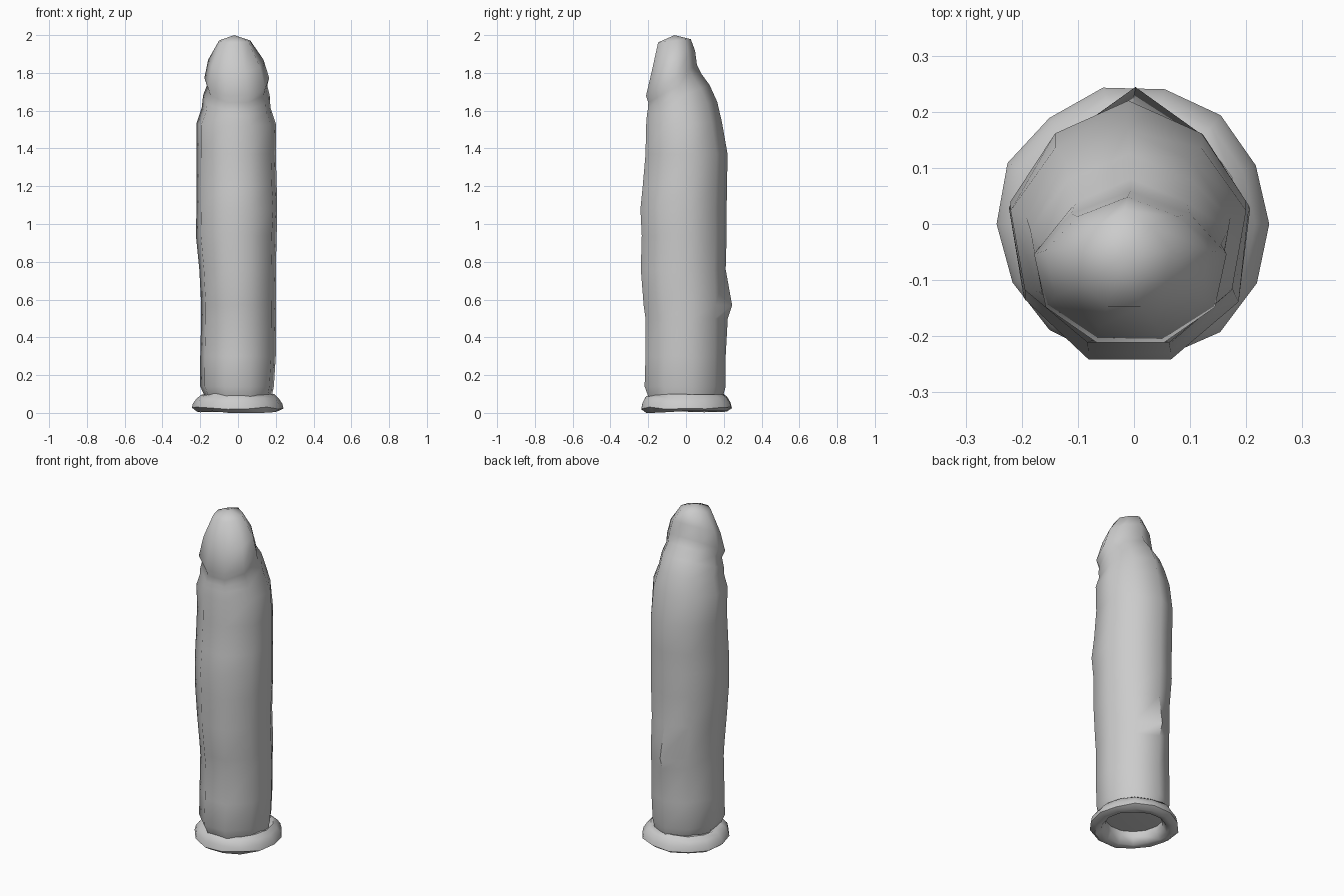
import bpy, bmesh, math, random
from math import sin, cos, pi, exp

if "Cube" in bpy.data.objects:
    bpy.data.objects.remove(bpy.data.objects["Cube"])

random.seed(4)


def finish(name, bm, angle):
    bmesh.ops.recalc_face_normals(bm, faces=bm.faces)
    mesh = bpy.data.meshes.new(name)
    bm.to_mesh(mesh)
    bm.free()
    ob = bpy.data.objects.new(name, mesh)
    bpy.context.collection.objects.link(ob)
    bpy.ops.object.select_all(action='DESELECT')
    ob.select_set(True)
    bpy.context.view_layer.objects.active = ob
    bpy.ops.object.shade_smooth_by_angle(angle=math.radians(angle))
    return ob


def bridge(bm, a, b):
    n = len(a)
    for i in range(n):
        j = (i + 1) % n
        bm.faces.new((a[i], a[j], b[j], b[i]))


# body: stacked nine-sided rings (z, left, right, front, back, tilt)
rings = [
    (0.085, -0.175, 0.178, -0.20, 0.195, 0.0),
    (0.14, -0.20, 0.19, -0.22, 0.21, 0.0),
    (0.30, -0.20, 0.20, -0.215, 0.21, 0.0),
    (0.50, -0.195, 0.20, -0.215, 0.21, 0.0),
    (0.57, -0.195, 0.20, -0.225, 0.215, 0.0),
    (0.76, -0.205, 0.20, -0.24, 0.21, 0.0),
    (0.94, -0.22, 0.205, -0.235, 0.215, 0.0),
    (1.08, -0.22, 0.205, -0.242, 0.215, 0.0),
    (1.20, -0.22, 0.205, -0.23, 0.217, 0.0),
    (1.37, -0.22, 0.20, -0.215, 0.22, 0.0),
    (1.53, -0.22, 0.20, -0.212, 0.19, 0.05),
    (1.61, -0.192, 0.172, -0.208, 0.165, 0.2),
    (1.67, -0.185, 0.168, -0.203, 0.125, 0.4),
    (1.72, -0.165, 0.155, -0.20, 0.08, 0.55),
    (1.76, -0.178, 0.165, -0.212, 0.058, 0.6),
    (1.86, -0.158, 0.135, -0.183, 0.048, 0.5),
    (1.97, -0.10, 0.065, -0.148, 0.025, 0.1),
]
# soft surface bumps (angle, z, height)
bumps = [(pi / 2, 0.56, 0.03), (-0.3, 1.10, 0.014), (pi * 1.05, 0.93, 0.008)]
N = 9
bm = bmesh.new()
loops = []
for z, l, r, f, b, tilt in rings:
    cx, cy, rx, ry = (l + r) / 2, (f + b) / 2, (r - l) / 2, (b - f) / 2
    loop = []
    for i in range(N):
        a = pi / 2 + 2 * pi * i / N
        d = 0.0
        for ba, bz, h in bumps:
            da = (a - ba + pi) % (2 * pi) - pi
            d += h * exp(-(da / 0.35) ** 2 - ((z - bz) / 0.06) ** 2)
        if i in (1, N - 1):          # flatter back corners
            d -= 0.01
        front = 1.06 if sin(a) < 0 else 1.0
        x = cx + (rx * 1.015 + d) * cos(a)
        y = cy + (ry * front + d) * sin(a)
        loop.append(bm.verts.new((x, y, z + tilt * (y - cy))))
    loops.append(loop)
for a, b in zip(loops, loops[1:]):
    bridge(bm, a, b)
# rounded tip and recessed underside
for loop, co in ((loops[-1], (-0.02, -0.06, 2.0)), (loops[0], (0, 0, 0.07))):
    c = bm.verts.new(co)
    for i in range(N):
        bm.faces.new((loop[i], loop[(i + 1) % N], c))
finish("body", bm, 60)

# base ring: slightly uneven rolled rim
profile = [(0.160, 0.09), (0.195, 0.10), (0.218, 0.08), (0.236, 0.055),
           (0.243, 0.025), (0.215, 0.005), (0.18, 0.012), (0.155, 0.05)]
M = 14
bm = bmesh.new()
sections = []
for i in range(M):
    a = 2 * pi * i / M
    k = 1 + random.uniform(-0.02, 0.03)
    sections.append([bm.verts.new((r * k * cos(a), r * k * sin(a),
                                   max(0.0, z + random.uniform(-0.006, 0.006))))
                     for r, z in profile])
for i in range(M):
    bridge(bm, sections[i], sections[(i + 1) % M])
low = min(v.co.z for v in bm.verts)
for v in bm.verts:
    v.co.z -= low
finish("base_ring", bm, 50)
